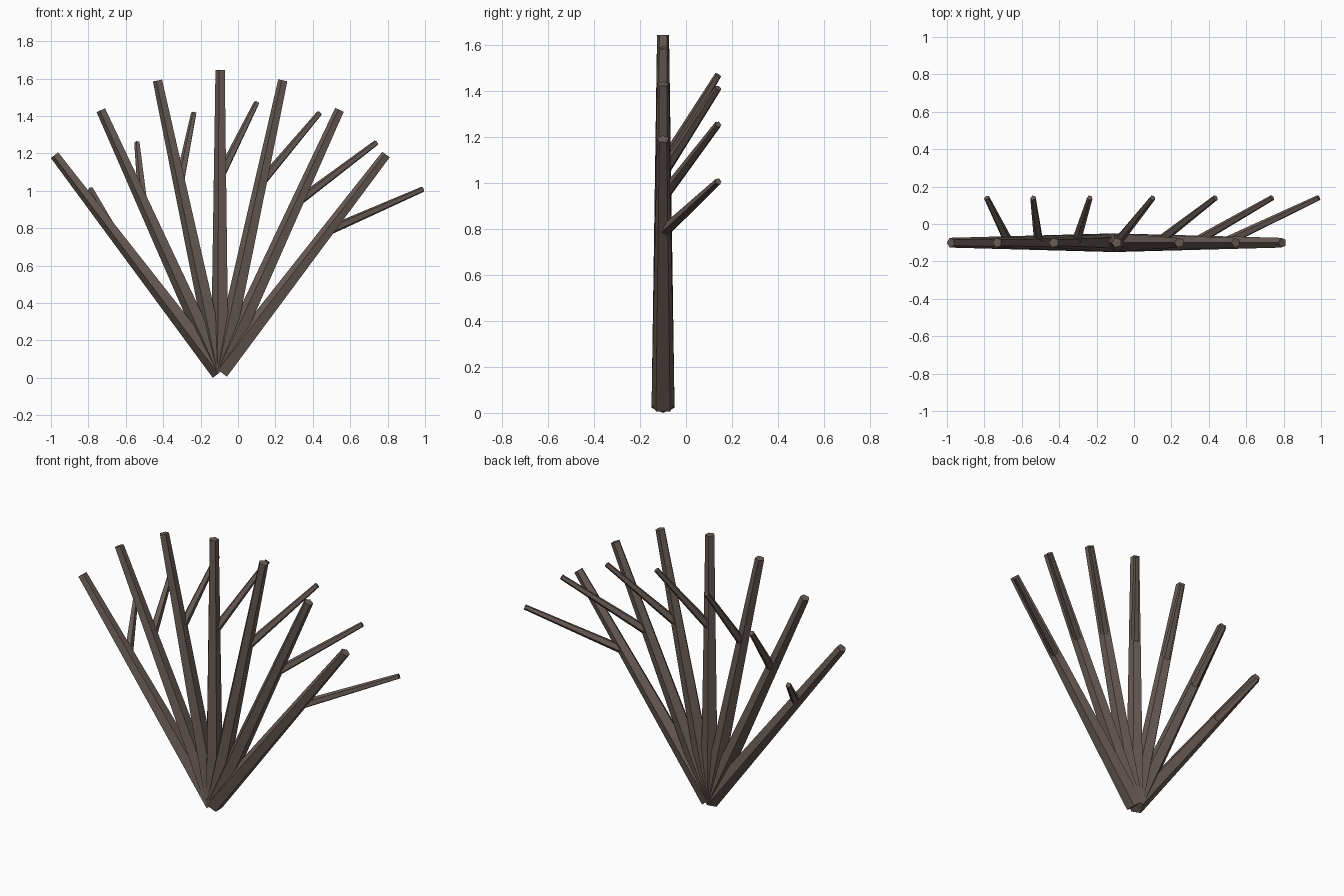
import bpy, bmesh, math
from mathutils import Vector, Matrix

if "Cube" in bpy.data.objects:
    bpy.data.objects.remove(bpy.data.objects["Cube"])

bark = bpy.data.materials.new("bark_brown")
bark.diffuse_color = (0.14, 0.105, 0.09, 1)
bark.use_nodes = True
bark.node_tree.nodes["Principled BSDF"].inputs["Base Color"].default_value = bark.diffuse_color


def limb(name, start, end, r1, r2):
    """Tapered five-sided stick from start to end, flat facets."""
    start, end = Vector(start), Vector(end)
    axis = end - start
    turn = Vector((0, 0, 1)).rotation_difference(axis).to_matrix().to_4x4()
    place = (Matrix.Translation((start + end) / 2) @ turn
             @ Matrix.Rotation(math.pi / 2, 4, 'Z'))
    bm = bmesh.new()
    bmesh.ops.create_cone(bm, cap_ends=True, segments=5, radius1=r1,
                          radius2=r2, depth=axis.length, matrix=place)
    mesh = bpy.data.meshes.new(name)
    bm.to_mesh(mesh)
    bm.free()
    mesh.materials.append(bark)
    obj = bpy.data.objects.new(name, mesh)
    bpy.context.collection.objects.link(obj)
    return obj


root = Vector((-0.093, -0.1, 0.032))

# Fan of branches: sideways reach, tip height, twig rise
fan = [(0.0, 1.645, 0.39), (0.335, 1.59, 0.37),
       (0.638, 1.432, 0.315), (0.886, 1.192, 0.222)]

for i, (reach, height, rise) in enumerate(fan):
    for side in ((1, -1) if reach else (1,)):
        tag = f"{i}_{'right' if side > 0 else 'left'}" if reach else "middle"
        dx = side * reach
        tip = Vector((root.x + dx, root.y, height))
        limb(f"branch_{tag}", root, tip, 0.0526, 0.0275)

        # Twig forking off towards the back
        fork = root.lerp(tip, 0.65)
        twig_tip = fork + Vector((0.193 + 0.352 * dx, 0.24, rise))
        limb(f"twig_{tag}", fork, twig_tip, 0.026, 0.0155)
